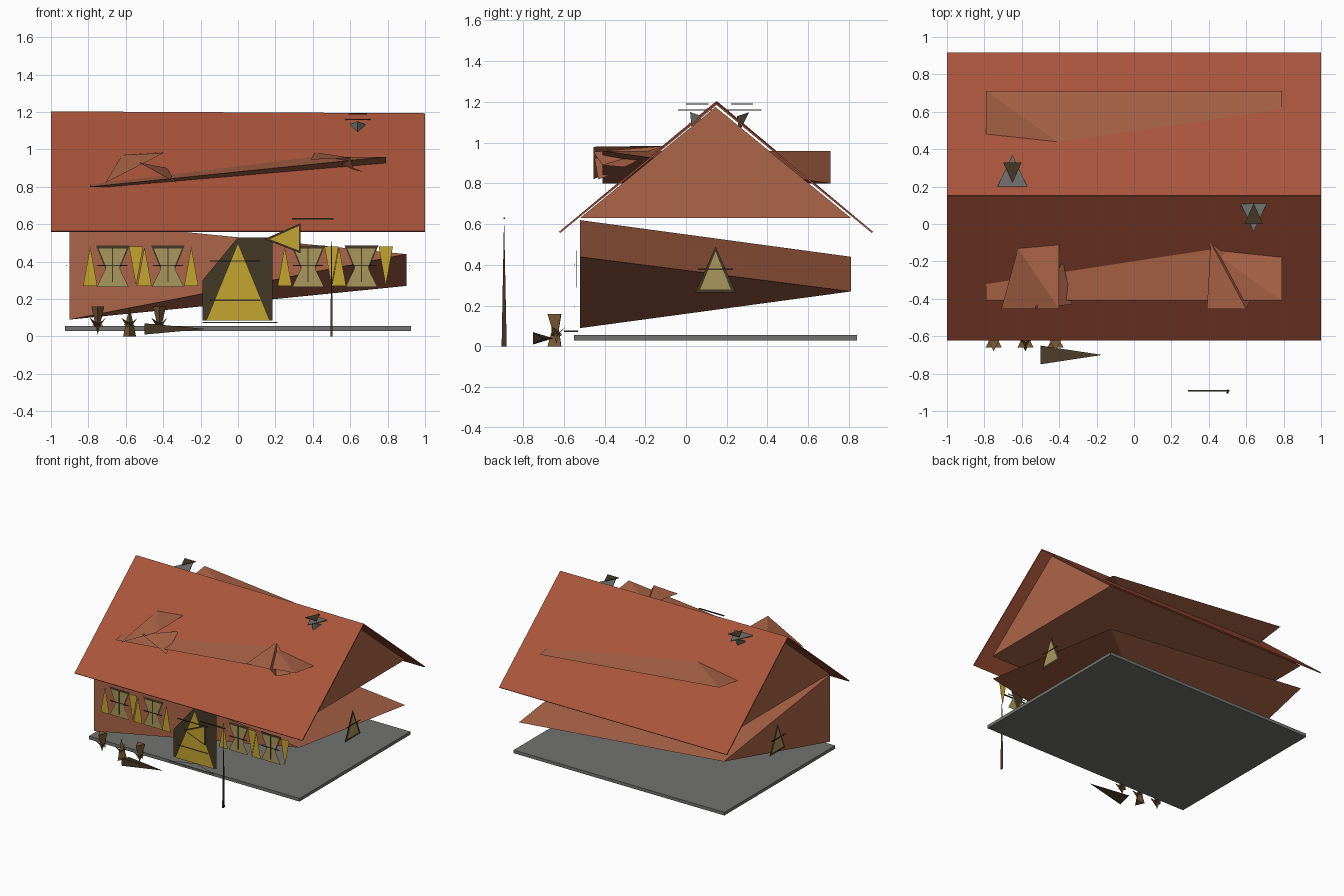
import bpy, bmesh, math
from mathutils import Vector

if "Cube" in bpy.data.objects:
    bpy.data.objects.remove(bpy.data.objects["Cube"])

def mat(name, c):
    m = bpy.data.materials.new(name)
    m.diffuse_color = (*c, 1)
    m.use_nodes = True
    m.node_tree.nodes["Principled BSDF"].inputs["Base Color"].default_value = m.diffuse_color
    return m

ROOF = mat("roof_red", (0.40, 0.09, 0.045))
WALL = mat("wall_red", (0.42, 0.13, 0.065))
GOLD = mat("gold", (0.55, 0.38, 0.03))
GLASS = mat("glass", (0.40, 0.31, 0.11))
DARK = mat("dark_timber", (0.06, 0.04, 0.02))
BROWN = mat("planter_brown", (0.20, 0.11, 0.04))
STONE = mat("stone", (0.17, 0.17, 0.16))

def finish(name, bm, m):
    bmesh.ops.recalc_face_normals(bm, faces=bm.faces[:])
    me = bpy.data.meshes.new(name)
    bm.to_mesh(me)
    bm.free()
    ob = bpy.data.objects.new(name, me)
    bpy.context.collection.objects.link(ob)
    me.materials.append(m)
    return ob

def sheet(name, pts, m, thick=0.0):
    """Flat polygon, optionally thickened."""
    bm = bmesh.new()
    bm.faces.new([bm.verts.new(p) for p in pts])
    ob = finish(name, bm, m)
    if thick:
        s = ob.modifiers.new("thickness", "SOLIDIFY")
        s.thickness = thick
        s.offset = 0
    return ob

def hull(name, pts, m):
    """Faceted solid around a few corner points."""
    bm = bmesh.new()
    for p in pts:
        bm.verts.new(p)
    bmesh.ops.convex_hull(bm, input=bm.verts[:])
    return finish(name, bm, m)

def box(name, lo, hi, m):
    return hull(name, [(x, y, z) for x in (lo[0], hi[0])
                       for y in (lo[1], hi[1]) for z in (lo[2], hi[2])], m)

def front_tri(name, x, y, w, z0, z1, up, m):
    """Upright triangle facing front, pointing up or down."""
    a, b = (z0, z1) if up else (z1, z0)
    return sheet(name, [(x - w, y, a), (x + w, y, a), (x, y, b)], m)

# Base slab, faceted walls, attic and the loft wedge that pierces the roof
box("base_slab", (-0.925, -0.55, 0.03), (0.925, 0.84, 0.055), STONE)
hull("walls", [(-0.9, -0.52, 0.09), (-0.9, -0.52, 0.62), (0.9, -0.52, 0.44),
               (0.9, 0.81, 0.27), (-0.9, 0.81, 0.44)], WALL)
hull("attic", [(x, y, z) for x in (-0.9, 0.9)
               for y, z in ((-0.52, 0.63), (0.81, 0.63), (0.145, 1.175))], WALL)
hull("loft", [(-0.79, -0.41, 0.80), (0.79, -0.41, 0.96),
              (0.79, 0.71, 0.80), (-0.79, 0.71, 0.96)], WALL)

# Main roof slopes
for side, y in (("front", -0.62), ("back", 0.915)):
    sheet(side + "_roof", [(-1, y, 0.56), (1, y, 0.56),
                           (1, 0.15, 1.19), (-1, 0.15, 1.2)], ROOF, 0.008)

# Dormer roofs
A, B, C, D = ((-0.71, -0.455, 0.82), (-0.62, -0.13, 0.97),
              (-0.40, -0.11, 0.985), (-0.40, -0.455, 0.98))
sheet("left_dormer_outer", [A, B, D], WALL)
sheet("left_dormer_inner", [B, C, D], WALL)
sheet("left_dormer_cheek", [(-0.53, -0.45, 0.93), (-0.33, -0.43, 0.82), (-0.38, -0.2, 0.9)], WALL)
sheet("right_dormer_inner", [(0.39, -0.455, 0.945), (0.41, -0.10, 0.985), (0.60, -0.455, 0.955)], WALL)
sheet("right_dormer_outer", [(0.41, -0.10, 0.985), (0.67, -0.3, 0.88), (0.62, -0.41, 0.89)], WALL)
sheet("right_dormer_cheek", [(0.60, -0.455, 0.955), (0.62, -0.41, 0.89), (0.41, -0.10, 0.985)], WALL)

# Chimneys: stack, collar and cap
for name, x, y, s in (("left", -0.65, 0.28, 1), ("right", 0.64, 0.05, -1)):
    hull(name + "_chimney_stack", [(x - 0.05, y - 0.03 * s, 1.13), (x + 0.05, y - 0.03 * s, 1.13),
                                   (x, y + 0.03 * s, 1.15), (x, y - 0.02, 1.05)], STONE)
    sheet(name + "_chimney_collar", [(x - 0.08, y - 0.08 * s, 1.16), (x + 0.08, y - 0.08 * s, 1.16),
                                     (x, y + 0.09 * s, 1.16)], STONE, 0.005)
    t = 1 if s > 0 else -1
    sheet(name + "_chimney_cap", [(x - 0.05, y + 0.05 * t, 1.19), (x + 0.05, y + 0.05 * t, 1.19),
                                  (x, y - 0.06 * t, 1.19)], DARK, 0.005)

# Front windows with frame, glazing bars and sill
for i, x in enumerate((-0.67, -0.375, 0.375, 0.66)):
    front_tri(f"window_frame_{i}", x, -0.527, 0.09, 0.265, 0.485, False, DARK)
    front_tri(f"window_glass_{i}", x, -0.533, 0.075, 0.285, 0.47, False, GLASS)
    front_tri(f"window_lower_pane_{i}", x, -0.530, 0.085, 0.265, 0.44, True, GLASS)
    box(f"window_bar_{i}", (x - 0.08, -0.537, 0.376), (x + 0.08, -0.534, 0.382), DARK)
    box(f"window_post_{i}", (x - 0.003, -0.537, 0.29), (x + 0.003, -0.534, 0.47), DARK)

# Shutters
for i, (x, up) in enumerate(((-0.79, 1), (-0.545, 0), (-0.50, 1), (-0.25, 1),
                             (0.25, 1), (0.50, 0), (0.54, 1), (0.79, 0))):
    front_tri(f"shutter_{i}", x, -0.54, 0.038, 0.27, 0.48, up, GOLD)

# Side windows
for side, s in (("left", -1), ("right", 1)):
    for part, w, z0, z1, o, m in (("frame", 0.10, 0.265, 0.49, 0.905, DARK),
                                  ("glass", 0.075, 0.28, 0.465, 0.911, GLASS)):
        sheet(f"{side}_window_{part}", [(s * o, 0.145 - w, z0), (s * o, 0.145 + w, z0),
                                        (s * o, 0.145, z1)], m)
    box(f"{side}_window_bar", (s * 0.915 - 0.002, 0.06, 0.376), (s * 0.915 + 0.002, 0.23, 0.382), DARK)

# Door, hinges and step
sheet("door_frame", [(-0.19, -0.535, 0.085), (0.185, -0.535, 0.085), (0.185, -0.535, 0.53),
                     (0, -0.535, 0.53), (-0.19, -0.535, 0.30)], DARK)
front_tri("door", 0, -0.545, 0.17, 0.085, 0.50, True, GOLD)
for i, z in enumerate((0.19, 0.40)):
    box(f"door_hinge_{i}", (-0.15, -0.55, z), (0.12, -0.547, z + 0.006), DARK)
sheet("door_step", [(-0.19, -0.60, 0.075), (0.21, -0.60, 0.075), (0.01, -0.53, 0.075)], STONE, 0.006)

# Hanging board on a slender post
hull("sign_post", [(0.494, -0.905, 0), (0.506, -0.905, 0), (0.5, -0.88, 0), (0.5, -0.893, 0.64)], DARK)
box("sign_arm", (0.29, -0.896, 0.625), (0.51, -0.888, 0.632), DARK)
sheet("sign_frame", [(0.14, -0.888, 0.52), (0.335, -0.888, 0.605), (0.335, -0.888, 0.445)], DARK)
sheet("sign_board", [(0.17, -0.893, 0.52), (0.325, -0.893, 0.59), (0.325, -0.893, 0.46)], GOLD)

# Planters: crossed wedges with spiky tops
for i, (x, up) in enumerate(((-0.75, 0), (-0.58, 1), (-0.42, 0))):
    y, a, b = -0.635, (0.0 if up else 0.16), (0.16 if up else 0.01)
    ring = [(x + 0.04 * math.cos(k * 2.094 + 0.5), y + 0.045 * math.sin(k * 2.094 + 0.5), a) for k in range(3)]
    hull(f"planter_{i}", ring + [(x, y, b)], BROWN)
    for j in range(3):
        t = j * 2.094 + 1.57
        c, s = math.cos(t), math.sin(t)
        sheet(f"planter_{i}_leaf_{j}", [(x + 0.05 * c, y + 0.05 * s, 0.10),
                                        (x - 0.03 * s, y + 0.03 * c, 0.06),
                                        (x + 0.03 * s, y - 0.03 * c, 0.05)], BROWN)

# Low bench beside the planters
hull("bench", [(-0.5, -0.65, 0.04), (-0.5, -0.75, 0.07), (-0.5, -0.75, 0.01), (-0.17, -0.70, 0.04)], DARK)
